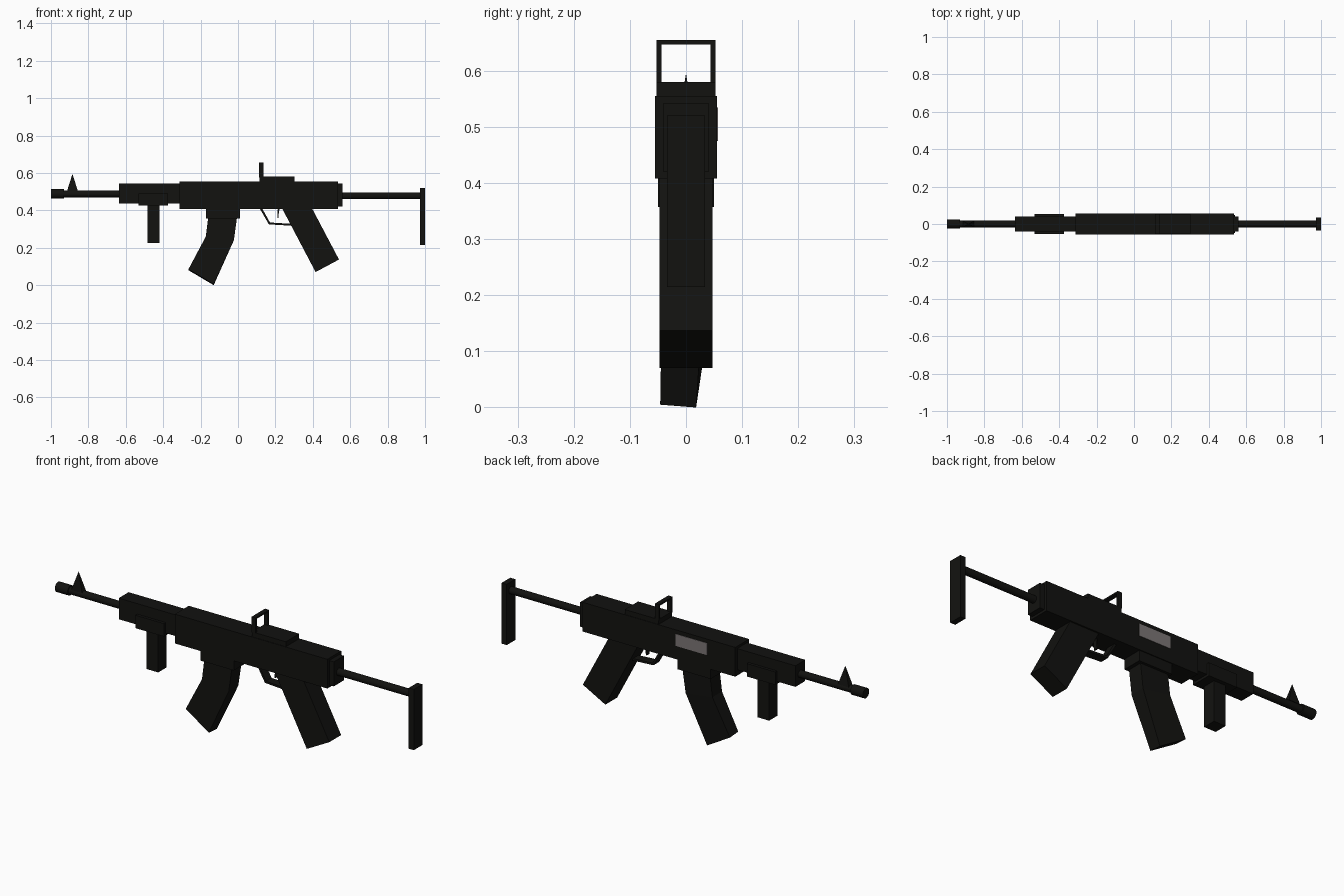
import bpy, bmesh, math

dark = bpy.data.materials.new("dark_metal")
dark.diffuse_color = (0.006, 0.006, 0.005, 1)
steel = bpy.data.materials.new("bare_steel")
steel.diffuse_color = (0.2, 0.18, 0.18, 1)


def mesh_object(name, verts, faces, mat=dark):
    me = bpy.data.meshes.new(name)
    me.from_pydata(verts, [], faces)
    bm = bmesh.new()
    bm.from_mesh(me)
    bmesh.ops.recalc_face_normals(bm, faces=bm.faces)
    bm.to_mesh(me)
    bm.free()
    me.materials.append(mat)
    ob = bpy.data.objects.new(name, me)
    bpy.context.collection.objects.link(ob)
    return ob


def prism(name, profile, y0, y1, mat=dark):
    """Extrude an x-z profile from y0 to y1."""
    n = len(profile)
    verts = [(x, y, z) for y in (y0, y1) for x, z in profile]
    faces = [list(range(n)), list(range(n, 2 * n))]
    faces += [(i, (i + 1) % n, n + (i + 1) % n, n + i) for i in range(n)]
    return mesh_object(name, verts, faces, mat)


def box(name, x0, x1, z0, z1, y0, y1, mat=dark):
    return prism(name, [(x0, z0), (x1, z0), (x1, z1), (x0, z1)], y0, y1, mat)


def rod(name, x0, x1, z, r):
    bpy.ops.mesh.primitive_cylinder_add(vertices=16, radius=r, depth=x1 - x0,
        location=((x0 + x1) / 2, 0, z), rotation=(0, math.pi / 2, 0))
    ob = bpy.context.object
    ob.name = name
    ob.data.materials.append(dark)
    bpy.ops.object.shade_smooth_by_angle()


# Barrel, muzzle and front sight
rod("barrel", -0.98, -0.6, 0.488, 0.018)
rod("muzzle", -1.0, -0.93, 0.488, 0.025)
sight = [(-0.915, -0.016, 0.5), (-0.855, -0.016, 0.5), (-0.855, 0.016, 0.5),
         (-0.915, 0.016, 0.5), (-0.885, 0, 0.595)]
mesh_object("front_sight", sight,
            [(0, 1, 2, 3), (0, 1, 4), (1, 2, 4), (2, 3, 4), (3, 0, 4)])

# Handguard and foregrip
box("handguard", -0.635, -0.3, 0.437, 0.543, -0.039, 0.039)
box("foregrip_mount", -0.533, -0.375, 0.425, 0.49, -0.053, 0.053)
box("foregrip", -0.485, -0.42, 0.225, 0.43, -0.033, 0.033)

# Receiver with ejection panel
box("receiver", -0.312, 0.535, 0.408, 0.555, -0.055, 0.055)
box("receiver_cap", 0.53, 0.56, 0.42, 0.543, -0.04, 0.04)
box("ejection_panel", -0.157, 0.018, 0.475, 0.535, 0.05, 0.057, steel)

# Rear sight: base and square frame
box("rear_sight_base", 0.115, 0.303, 0.55, 0.58, -0.053, 0.053)
for side, s in (("left", 1), ("right", -1)):
    a, b = sorted((s * 0.044, s * 0.053))
    box("rear_sight_post_" + side, 0.113, 0.135, 0.575, 0.655, a, b)
box("rear_sight_top", 0.113, 0.135, 0.647, 0.655, -0.044, 0.044)

# Stock
rod("stock_rod", 0.55, 0.98, 0.478, 0.018)
box("butt_plate", 0.972, 1.0, 0.215, 0.52, -0.034, 0.034)

# Magazine well and curved, slightly twisted magazine
box("magazine_well", -0.172, 0.012, 0.357, 0.415, -0.05, 0.05)
rings = [
    [(-0.157, -0.04, 0.38), (-0.003, -0.04, 0.38), (-0.003, 0.037, 0.38), (-0.157, 0.037, 0.38)],
    [(-0.172, -0.04, 0.26), (-0.022, -0.042, 0.24), (-0.022, 0.034, 0.24), (-0.172, 0.036, 0.26)],
    [(-0.265, -0.036, 0.085), (-0.13, -0.046, 0.005), (-0.13, 0.018, 0.0), (-0.265, 0.03, 0.08)],
]
faces = [(0, 1, 2, 3), (8, 9, 10, 11)]
faces += [(4 * r + i, 4 * r + (i + 1) % 4, 4 * r + 4 + (i + 1) % 4, 4 * r + 4 + i)
          for r in range(2) for i in range(4)]
mesh_object("magazine", [v for ring in rings for v in ring], faces)

# Pistol grip, trigger guard and trigger
prism("pistol_grip", [(0.235, 0.412), (0.395, 0.412), (0.54, 0.137), (0.415, 0.07)], -0.047, 0.047)
prism("trigger_guard", [(0.115, 0.412), (0.165, 0.325), (0.3, 0.317), (0.3, 0.327),
                        (0.171, 0.335), (0.128, 0.412)], -0.022, 0.022)
prism("trigger", [(0.213, 0.412), (0.223, 0.412), (0.218, 0.385), (0.216, 0.358), (0.21, 0.358)],
      -0.01, 0.01)
